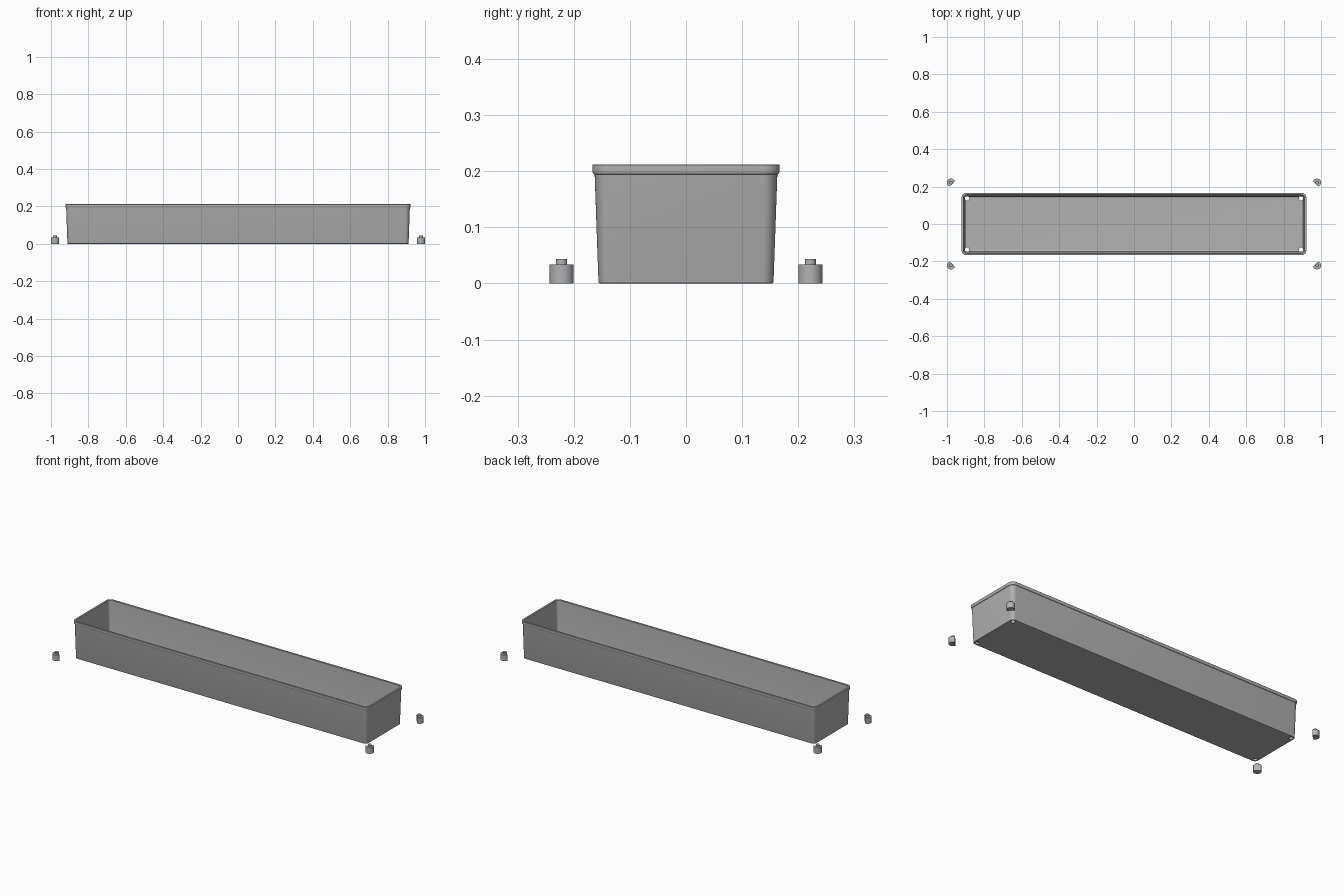
import bpy, bmesh, math

cube = bpy.data.objects.get("Cube")
if cube:
    bpy.data.objects.remove(cube, do_unlink=True)

CORNER_X, CORNER_Y = 0.893, 0.137   # centres of the corner arcs, holes and rounding
SIGNS = [(1, 1), (-1, 1), (-1, -1), (1, -1)]

grey = bpy.data.materials.new("plain grey")
grey.use_nodes = True
grey.diffuse_color = (0.45, 0.45, 0.45, 1)
grey.node_tree.nodes["Principled BSDF"].inputs["Base Color"].default_value = (0.45, 0.45, 0.45, 1)


def finish(name, bm):
    bmesh.ops.recalc_face_normals(bm, faces=bm.faces)
    mesh = bpy.data.meshes.new(name)
    bm.to_mesh(mesh)
    bm.free()
    mesh.materials.append(grey)
    obj = bpy.data.objects.new(name, mesh)
    bpy.context.collection.objects.link(obj)
    return obj


def select(obj):
    bpy.ops.object.select_all(action='DESELECT')
    obj.select_set(True)
    bpy.context.view_layer.objects.active = obj


def smooth(obj):
    select(obj)
    bpy.ops.object.shade_smooth_by_angle(angle=math.radians(30))


def rounded_ring(offset, steps=8):
    """Rounded rectangle at a given offset from the corner centres."""
    points = []
    for i, (sx, sy) in enumerate(SIGNS):
        for k in range(steps + 1):
            a = math.pi / 2 * (i + k / steps)
            points.append((sx * CORNER_X + offset * math.cos(a),
                           sy * CORNER_Y + offset * math.sin(a)))
    return points


def loft(bm, rings):
    """Skin a stack of (outline, height) rings and cap both ends."""
    loops = [[bm.verts.new((x, y, z)) for x, y in outline] for outline, z in rings]
    for low, high in zip(loops, loops[1:]):
        for i in range(len(low)):
            j = (i + 1) % len(low)
            bm.faces.new((low[i], low[j], high[j], high[i]))
    bm.faces.new(loops[0][::-1])
    bm.faces.new(loops[-1])


def arc(cx, cy, radius, start, end, steps):
    return [(cx + radius * math.cos(start + (end - start) * k / steps),
             cy + radius * math.sin(start + (end - start) * k / steps))
            for k in range(steps + 1)]


# Tray: outer wall, lip, inner wall and filleted floor as one closed shell
profile = [(0.0165, 0), (0.0182, 0.0008), (0.019, 0.003),
           (0.0257, 0.192), (0.0262, 0.194), (0.028, 0.195), (0.0295, 0.199),
           (0.030, 0.203), (0.030, 0.211), (0.029, 0.212),
           (0.0195, 0.212), (0.0185, 0.211)]
for k in range(7):
    a = math.pi / 2 * k / 6
    profile.append((0.0025 + 0.009 * math.cos(a), 0.017 - 0.009 * math.sin(a)))
bm = bmesh.new()
loft(bm, [(rounded_ring(d), z) for d, z in profile])
tray = finish("tray", bm)

# Drain holes through the floor corners
bm = bmesh.new()
for sx, sy in SIGNS:
    circle = arc(sx * CORNER_X, sy * CORNER_Y, 0.0113, 0, math.tau, 24)[:-1]
    loft(bm, [(circle, -0.02), (circle, 0.03)])
cutter = finish("hole_cutter", bm)
cutter.hide_render = True
select(tray)
mod = tray.modifiers.new("holes", 'BOOLEAN')
mod.operation = 'DIFFERENCE'
mod.solver = 'EXACT'
mod.object = cutter
bpy.ops.object.modifier_apply(modifier=mod.name)
bpy.data.objects.remove(cutter, do_unlink=True)
smooth(tray)

# Loose feet: round blocks with a flat inner side and a peg on top
HALF = math.radians(121)
for sx, sy in SIGNS:
    cx, cy = sx * 0.9785, sy * 0.2215
    out = math.atan2(sy, sx)
    bm = bmesh.new()
    body = arc(cx, cy, 0.0215, out - HALF, out + HALF, 24)
    loft(bm, [(body, 0), (body, 0.034)])
    peg = arc(cx, cy, 0.0098, 0, math.tau, 24)[:-1]
    loft(bm, [(peg, 0.033), (peg, 0.044)])
    side = "left" if sx > 0 else "right"
    end = "back" if sy > 0 else "front"
    smooth(finish(f"foot_{end}_{side}", bm))
